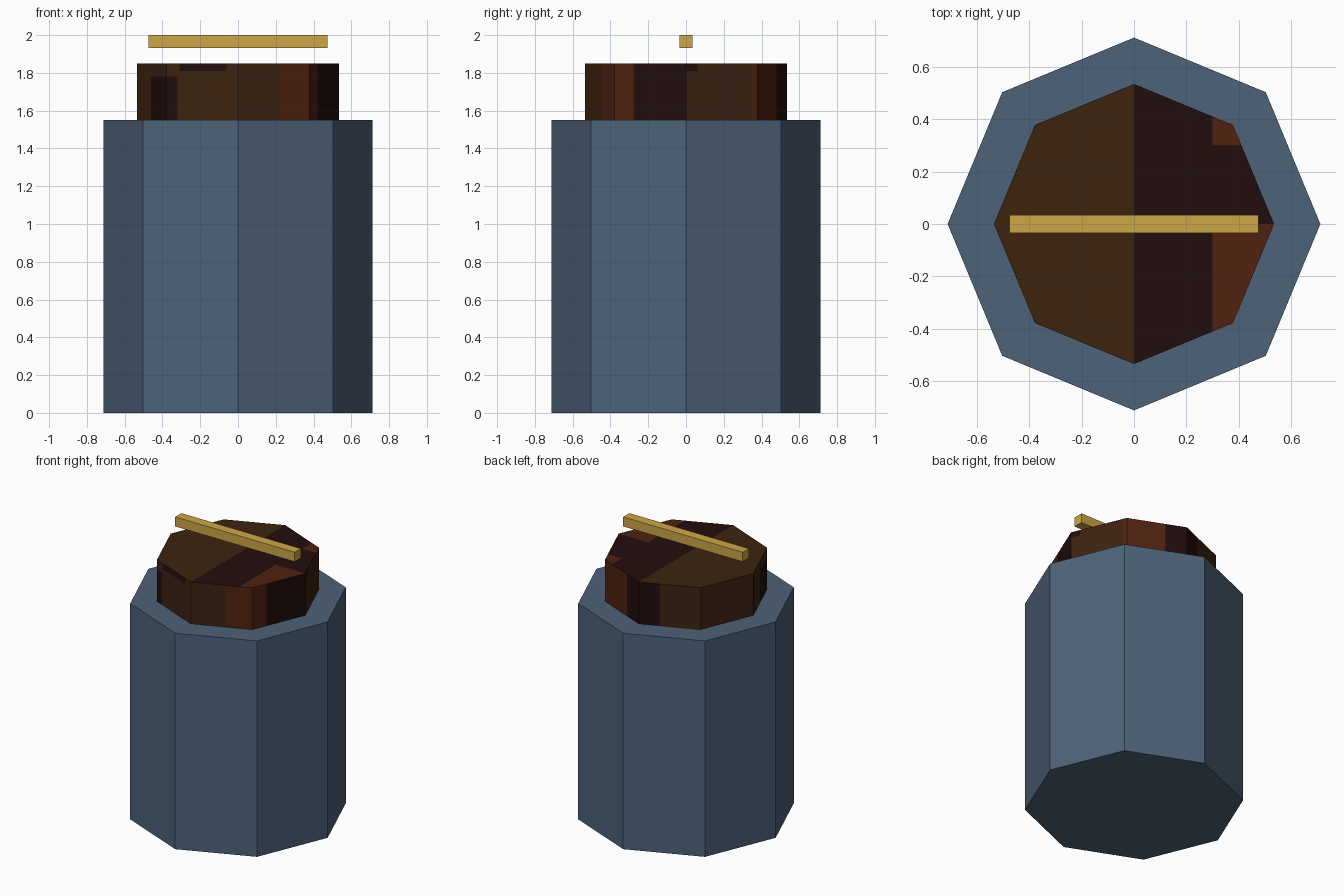
import bpy, bmesh, math
from mathutils import Vector

if "Cube" in bpy.data.objects:
    bpy.data.objects.remove(bpy.data.objects["Cube"])


def material(name, hex_code):
    def linear(i):
        c = int(hex_code[i:i + 2], 16) / 255
        return c / 12.92 if c < 0.04 else ((c + 0.055) / 1.055) ** 2.4
    colour = (linear(0), linear(2), linear(4), 1)
    mat = bpy.data.materials.new(name)
    mat.use_nodes = True
    mat.diffuse_color = colour
    mat.node_tree.nodes["Principled BSDF"].inputs["Base Color"].default_value = colour
    return mat


blue = material("slate blue", "4d6278")
brown = material("wood brown", "3d2310")
dark = material("dark stain", "220d0d")
rust = material("rust brown", "50220f")
gold = material("brass", "cda646")


def octagon(name, radius, bottom, top, *mats):
    bpy.ops.mesh.primitive_cylinder_add(vertices=8, radius=radius, depth=top - bottom,
                                        location=(0, 0, (top + bottom) / 2))
    obj = bpy.context.object
    obj.name = name
    bpy.ops.object.transform_apply(location=True)
    for mat in mats:
        obj.data.materials.append(mat)
    return obj


# Jar body and lid
octagon("jar_body", 0.712, 0, 1.55, blue)
lid = octagon("lid", 0.535, 1.55, 1.85, brown, dark, rust)

BROWN, DARK, RUST = range(3)


def lid_colour(centre, normal):
    x, y, z = centre
    if normal.z > 0.5:                       # top
        if x < 0:
            return BROWN
        return RUST if x > 0.3 and (y < 0 or y > 0.3) else DARK
    if normal.z < -0.5:
        return BROWN
    if y < 0:                                # front sides
        if x > 0.22:
            return RUST if x < 0.42 else DARK
        low_patch = -0.46 < x < -0.32 and z < 1.78
        rim_patch = -0.31 < x < -0.06 and z > 1.81
        return DARK if low_patch or rim_patch else BROWN
    if normal.x > 0.8:                       # back sides
        if y > 0.35:
            return RUST
        return DARK if y < 0.06 and z > 1.81 else BROWN
    if x > 0.135:
        return RUST
    return DARK if x > -0.13 else BROWN


# Cut the lid along the stain borders, then colour each piece
cuts = {
    0: (-0.46, -0.32, -0.31, -0.13, -0.06, 0, 0.135, 0.22, 0.3, 0.42),
    1: (0, 0.06, 0.3, 0.35),
    2: (1.78, 1.81),
}
bm = bmesh.new()
bm.from_mesh(lid.data)
for axis, places in cuts.items():
    normal = Vector((0, 0, 0))
    normal[axis] = 1
    for place in places:
        bmesh.ops.bisect_plane(bm, geom=bm.verts[:] + bm.edges[:] + bm.faces[:],
                               plane_co=normal * place, plane_no=normal, dist=0.0001)
bm.normal_update()
for face in bm.faces:
    face.material_index = lid_colour(face.calc_center_median(), face.normal)
# Merge neighbouring pieces of one colour
bmesh.ops.dissolve_limit(bm, angle_limit=math.radians(1), verts=bm.verts[:],
                         edges=bm.edges[:], delimit={'MATERIAL'})
bm.to_mesh(lid.data)
bm.free()

# Floating handle bar
bpy.ops.mesh.primitive_cube_add(size=1, location=(0, 0, 1.966))
bar = bpy.context.object
bar.name = "handle_bar"
bar.scale = (0.95, 0.07, 0.068)
bpy.ops.object.transform_apply(location=True, scale=True)
bar.data.materials.append(gold)
